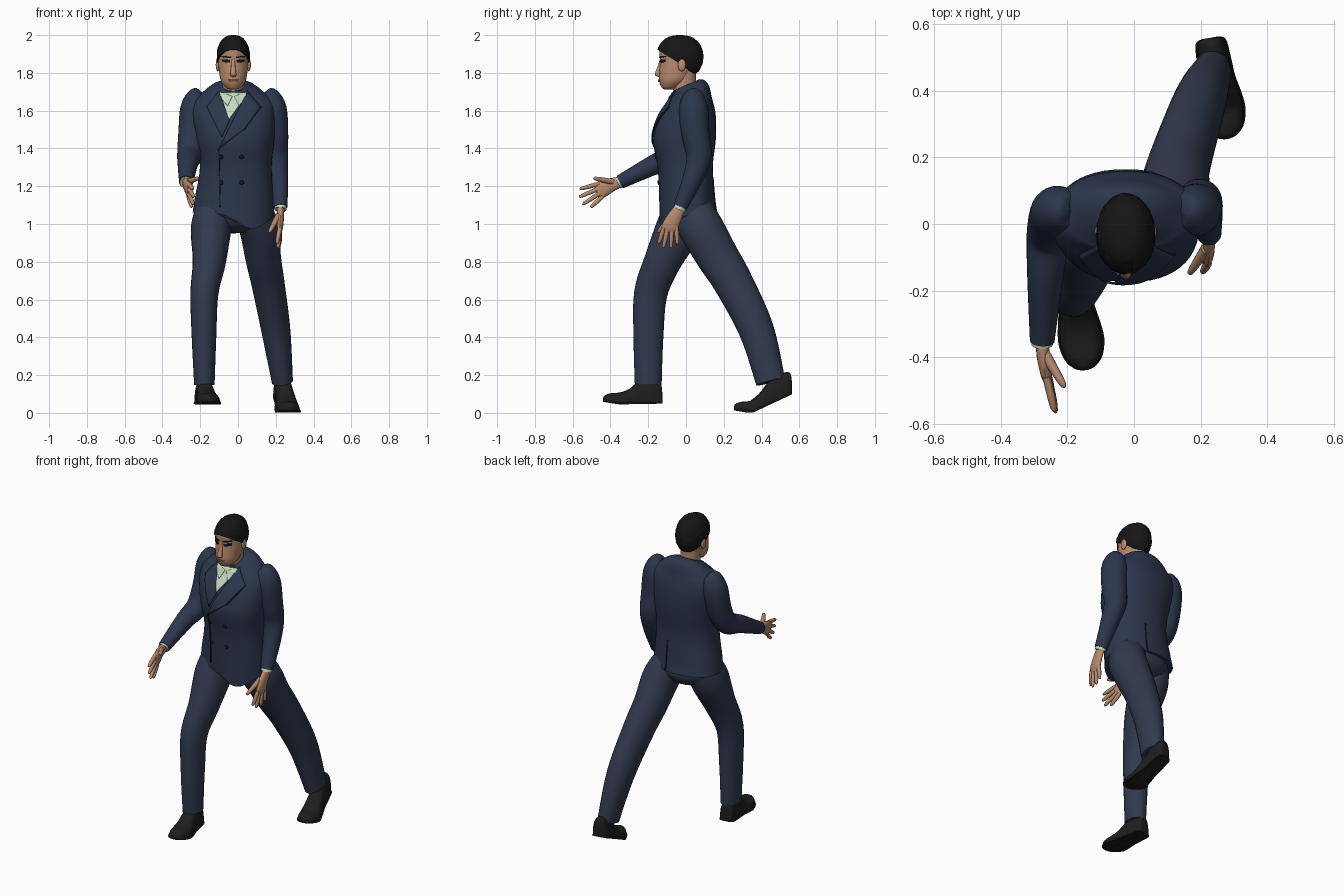
import bpy, bmesh, math, random
from mathutils import Vector
from mathutils.bvhtree import BVHTree

if "Cube" in bpy.data.objects:
    bpy.data.objects.remove(bpy.data.objects["Cube"])

random.seed(3)
CX = -0.025  # centre line of head and torso


def mat(name, *c):
    m = bpy.data.materials.new(name)
    m.diffuse_color = (*c, 1)
    m.use_nodes = True
    m.node_tree.nodes["Principled BSDF"].inputs["Base Color"].default_value = m.diffuse_color
    return m


NAVY = mat("navy jacket", 0.026, 0.037, 0.075)
TROUSER = mat("slate trousers", 0.032, 0.042, 0.078)
SEAM = mat("dark seam", 0.010, 0.014, 0.03)
SKIN = mat("skin", 0.48, 0.26, 0.16)
LIP = mat("lips", 0.30, 0.13, 0.09)
HAIR = mat("black hair", 0.008, 0.008, 0.008)
SHIRT = mat("pale green shirt", 0.56, 0.70, 0.52)
SHOE = mat("black leather", 0.013, 0.013, 0.013)
SOLE = mat("shoe sole", 0.007, 0.007, 0.007)


def grid(name, f, nu, nv, material, closed=True):
    """Surface from f(u, v); closed makes u a loop and caps both ends."""
    bm = bmesh.new()
    rows = [[bm.verts.new(f(i / nu, j / nv)) for i in range(nu + (not closed))]
            for j in range(nv + 1)]
    for a, b in zip(rows, rows[1:]):
        for i in range(nu):
            k = (i + 1) % len(a)
            bm.faces.new((a[i], a[k], b[k], b[i]))
    if closed:
        bm.faces.new(rows[0])
        bm.faces.new(rows[-1])
    bmesh.ops.remove_doubles(bm, verts=bm.verts, dist=1e-5)
    bmesh.ops.recalc_face_normals(bm, faces=bm.faces)
    me = bpy.data.meshes.new(name)
    bm.to_mesh(me)
    bm.free()
    me.materials.append(material)
    ob = bpy.data.objects.new(name, me)
    bpy.context.collection.objects.link(ob)
    return ob


def spline(pts, t):
    """Catmull-Rom through tuples, t in 0..1."""
    s = min(max(t, 0), 1) * (len(pts) - 1)
    i = min(int(s), len(pts) - 2)
    s -= i
    p = [pts[min(max(i + k, 0), len(pts) - 1)] for k in (-1, 0, 1, 2)]
    return [0.5 * (2 * b + (c - a) * s + (2 * a - 5 * b + 4 * c - d) * s * s
                   + (3 * b - a - 3 * c + d) * s ** 3) for a, b, c, d in zip(*p)]


def power(c, e):
    return math.copysign(abs(c) ** e, c)


def loft(name, pts, material, flat=False, e=1.0, n=28, steps=6, warp=None):
    """Skin rings (x, y, z, rx[, ry]) along a path; flat keeps rings level."""
    pts = [p if len(p) == 5 else (*p, p[3]) for p in pts]

    def f(u, v):
        x, y, z, rx, ry = spline(pts, v)
        t = Vector((0, 0, 1))
        if not flat:
            t = Vector(spline(pts, v + .02)[:3]) - Vector(spline(pts, v - .02)[:3])
            t.normalize()
        side = (Vector((1, 0, 0)) - t * t.x).normalized()
        a = u * math.tau
        p = (Vector((x, y, z)) + side * rx * power(math.cos(a), e)
             + t.cross(side) * ry * power(math.sin(a), e))
        return warp(p) if warp else p
    return grid(name, f, n, steps * (len(pts) - 1), material)


def tree(ob):
    bm = bmesh.new()
    bm.from_mesh(ob.data)
    return BVHTree.FromBMesh(bm)


def surf(bvh, x, z, off=.003, d=1):
    """Point on a surface seen from the front (d=1) or back (d=-1)."""
    hit = bvh.ray_cast(Vector((x, -d, z)), Vector((0, d, 0)))[0]
    hit = hit or bvh.find_nearest(Vector((x, -.1 * d, z)))[0]
    return hit - Vector((0, d * off, 0))


def patch(name, bvh, q, material, off=.003, d=1, n=10):
    """Thin plate with four (x, z) corners laid on a surface."""
    a, b, c, e = [Vector(p) for p in q]

    def f(u, v):
        p = a.lerp(b, u).lerp(e.lerp(c, u), v)
        return surf(bvh, p.x, p.y, off, d)
    ob = grid(name, f, n, n, material, closed=False)
    s = ob.modifiers.new("thickness", 'SOLIDIFY')
    s.thickness, s.offset = .005, 0
    return ob


def ball(name, c, r, material):
    return grid(name, lambda u, v: Vector(c) + Vector((
        r[0] * math.sin(.02 + 3.1 * v) * math.cos(u * math.tau),
        r[1] * math.sin(.02 + 3.1 * v) * math.sin(u * math.tau),
        r[2] * math.cos(.02 + 3.1 * v))), 16, 10, material)


# --- jacket body, with dipping front hem and neckline
def jacket_warp(p):
    if p.z < 1.16 and p.y < .1:
        w = (1.16 - p.z) / .1 * min(1, (.1 - p.y) / .15)
        p.z -= w * .085 * math.exp(-((p.x - .075) / .105) ** 2)
    if p.z > 1.68:
        p.z += p.y * .45 * min(1, (p.z - 1.68) / .04)
    return p


jacket = loft("jacket_body", [
    (CX, .012, 1.06, .215, .152), (-.02, .005, 1.14, .208, .147),
    (-.012, -.004, 1.30, .19, .146), (-.015, -.008, 1.45, .208, .166),
    (CX, .008, 1.57, .222, .150), (CX, .025, 1.65, .215, .117),
    (CX, .025, 1.70, .15, .098), (CX, 0, 1.735, .082, .070)],
    NAVY, flat=True, e=.88, n=48, warp=jacket_warp)
J = tree(jacket)

# --- shirt, lapels, front edge, buttons and back vent
loft("shirt_collar", [(CX, .0, 1.65, .072), (CX, -.003, 1.69, .070),
                      (CX, -.005, 1.73, .066)], SHIRT, flat=True, warp=jacket_warp)
patch("shirt_front", J, [(-.105, 1.695), (.055, 1.695), (-.05, 1.55), (-.05, 1.55)], SHIRT)
for s in (-1, 1):
    patch("collar_flap", J, [(CX + s * .075, 1.70), (CX + s * .005, 1.675),
                             (CX + s * .03, 1.625), (CX + s * .06, 1.66)], SHIRT, .007)
patch("lapel_right", J, [(-.10, 1.705), (-.045, 1.545), (-.085, 1.46), (-.165, 1.62)], NAVY, .005)
patch("lapel_left", J, [(.05, 1.705), (.12, 1.62), (.03, 1.50), (-.10, 1.40)], NAVY, .008)
patch("front_edge", J, [(-.104, 1.40), (-.098, 1.40), (-.092, 1.09), (-.098, 1.09)], SEAM)
patch("lapel_seam_left", J, [(.12, 1.62), (.124, 1.618), (.036, 1.497), (.03, 1.50)], SEAM)
patch("back_vent", J, [(.03, 1.25), (.036, 1.25), (.036, 1.07), (.03, 1.07)], SEAM, d=-1)
for x in (-.09, .02):
    for z in (1.355, 1.22):
        grid("button", lambda u, v: surf(
            J, x + .012 * (1 - .95 * v) * math.cos(u * math.tau),
            z + .012 * (1 - .95 * v) * math.sin(u * math.tau), .001 + .005 * min(1, 4 * v)),
            12, 4, SEAM)

# --- sleeves
right_sleeve = [(-.20, .04, 1.705, .012), (-.213, .04, 1.685, .052), (-.228, .038, 1.61, .077),
                (-.243, .015, 1.48, .073), (-.256, -.04, 1.37, .066),
                (-.266, -.16, 1.318, .054), (-.275, -.35, 1.222, .037)]
left_sleeve = [(.15, .04, 1.705, .012), (.163, .04, 1.685, .052), (.18, .04, 1.61, .077),
               (.192, .05, 1.48, .074), (.198, .068, 1.36, .066),
               (.213, .035, 1.24, .053), (.225, -.03, 1.09, .037)]
loft("sleeve_right", right_sleeve, NAVY)
loft("sleeve_left", left_sleeve, NAVY)
loft("cuff_right", [(-.275, -.34, 1.227, .032), (-.275, -.361, 1.217, .032)], SHIRT)
loft("cuff_left", [(.225, -.025, 1.10, .032), (.224, -.036, 1.077, .032)], SHIRT)


# --- hands: palm, four fingers, thumb
def hand(side, palm, spread, tips, thumb):
    loft("palm_" + side, palm, SKIN, n=16)
    base = Vector(palm[-2][:3])
    for i, tip in enumerate(tips):
        a, b = base + Vector(spread) * (i - 1.5), Vector(tip)
        loft("finger_" + side, [(*a, .012), (*a.lerp(b, .5), .012),
                                (*a.lerp(b, .9), .009), (*b, .003)], SKIN, n=10, steps=3)
    a, b = Vector(thumb[0]), Vector(thumb[1])
    loft("thumb_" + side, [(*a, .017), (*a.lerp(b, .5), .014),
                           (*a.lerp(b, .9), .010), (*b, .003)], SKIN, n=10, steps=3)


hand("right", [(-.275, -.34, 1.225, .021, .026), (-.272, -.40, 1.205, .019, .037),
               (-.262, -.45, 1.180, .017, .043), (-.258, -.475, 1.17, .010, .036)],
     (0, .006, -.022),
     [(-.238, -.563, 1.185), (-.234, -.566, 1.143), (-.236, -.548, 1.103), (-.245, -.505, 1.088)],
     [(-.27, -.385, 1.222), (-.207, -.49, 1.243)])
hand("left", [(.225, -.02, 1.10, .021, .026), (.225, -.055, 1.045, .019, .037),
              (.222, -.085, .985, .017, .043), (.22, -.095, .96, .010, .036)],
     (0, .022, .004),
     [(.205, -.145, .895), (.212, -.12, .873), (.218, -.08, .872), (.222, -.045, .892)],
     [(.215, -.075, 1.045), (.165, -.15, .955)])

# --- trousers: seat and two legs
ball("trouser_seat", (CX, .015, 1.05), (.19, .138, .10), TROUSER)
loft("trouser_leg_right", [
    (-.125, .0, 1.07, .10, .115), (-.143, -.042, .97, .107, .120), (-.152, -.125, .80, .088, .098),
    (-.178, -.187, .63, .074, .088), (-.180, -.199, .40, .065, .079), (-.178, -.200, .148, .054, .071)],
    TROUSER)
loft("trouser_leg_left", [
    (.075, .025, 1.07, .10, .115), (.115, .085, .97, .107, .118), (.132, .165, .83, .095, .112),
    (.158, .25, .69, .088, .104), (.20, .372, .44, .077, .093), (.235, .448, .165, .056, .078)],
    TROUSER)


# --- shoes: heel-to-toe profile, flat below, heel lift bends at the ball
def shoe(side, heel, toe, base, lift):
    heel, toe = Vector((*heel, 0)), Vector((*toe, 0))
    across = (toe - heel).normalized().cross(Vector((0, 0, 1)))
    prof = [(0, .022, .075), (.04, .042, .12), (.22, .047, .135), (.4, .05, .12),
            (.55, .058, .082), (.72, .063, .062), (.88, .052, .05), (.97, .03, .036), (1, .008, .022)]

    def make(name, grow, top, material):
        def f(u, v):
            l, w, h = spline(prof, v)
            c, s = math.cos(u * math.tau), math.sin(u * math.tau)
            z = max(0, power(s, .75)) * (min(h, top) if top else h)
            z += base + lift * max(0, 1 - l / .72) + .014 * max(0, l - .7) / .3
            return (heel.lerp(toe, l) + across * (w * grow) * power(c, .75)
                    + Vector((0, 0, z)))
        grid(name + side, f, 24, 32, material)
    make("shoe_", 1, 0, SHOE)
    make("sole_", 1.1, .018, SOLE)


shoe("right", (-.19, -.128), (-.145, -.438), .045, .004)
shoe("left", (.228, .558), (.28, .255), 0, .10)

# --- neck and head
loft("neck", [(CX, .005, 1.64, .06, .062), (CX, -.008, 1.73, .057, .062),
              (CX, -.012, 1.82, .058, .066)], SKIN, flat=True)
head = loft("head", [
    (CX, -.088, 1.712, .018, .024), (CX, -.084, 1.722, .040, .044), (CX, -.066, 1.755, .065, .076),
    (CX, -.052, 1.80, .074, .090), (CX, -.040, 1.86, .079, .097), (CX, -.032, 1.93, .076, .106),
    (CX, -.03, 1.975, .045, .065)], SKIN, flat=True, n=36)
H = tree(head)
loft("nose", [(CX, -.130, 1.875, .008), (CX, -.139, 1.835, .011), (CX, -.149, 1.797, .016),
              (CX, -.145, 1.784, .015), (CX, -.14, 1.779, .006)], SKIN, flat=True, n=14)
patch("mouth", H, [(CX - .026, 1.764), (CX + .026, 1.764), (CX + .018, 1.752), (CX - .018, 1.752)], LIP)
for s in (-1, 1):
    patch("eye", H, [(CX + s * .017, 1.868), (CX + s * .058, 1.872),
                     (CX + s * .055, 1.857), (CX + s * .022, 1.855)], HAIR)
    patch("eyebrow", H, [(CX + s * .014, 1.886), (CX + s * .06, 1.890),
                         (CX + s * .06, 1.884), (CX + s * .014, 1.878)], HAIR)
    ball("ear", (CX + s * .082, -.022, 1.842), (.011, .021, .034), SKIN)


# --- hair cap: hairline high in front, low at the nape
def hair_point(u, v):
    a = u * math.tau
    phi = .03 + min(v / .93, 1) * (1.22 + (math.sin(a) + 1) / 2 * 1.32)
    r = math.sin(phi) ** .8 * (1 if v < .95 else .8) + random.uniform(-.018, .018) * (v > .1)
    return Vector((CX + .088 * r * math.cos(a), -.032 + .124 * r * math.sin(a),
                   1.885 + .115 * math.cos(phi)))


grid("hair", hair_point, 48, 24, HAIR)

# smooth shading with crisp hems
for ob in bpy.context.collection.objects:
    ob.select_set(True)
    bpy.context.view_layer.objects.active = ob
bpy.ops.object.shade_smooth_by_angle(angle=math.radians(45))
